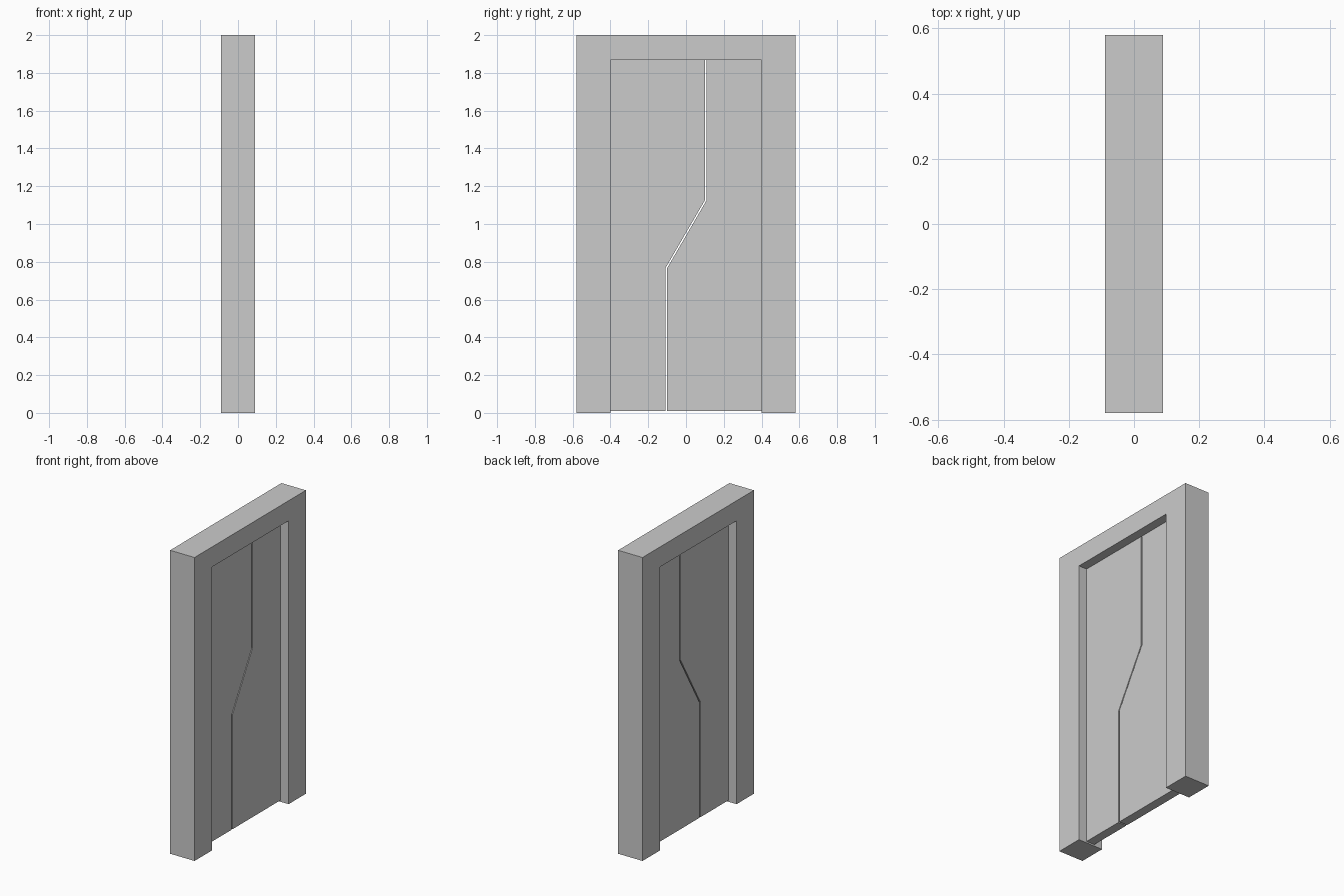
import bpy, bmesh

if "Cube" in bpy.data.objects:
    bpy.data.objects.remove(bpy.data.objects["Cube"])

HALF_W, HEIGHT, FRAME_X = 0.58, 2.0, 0.089   # outer frame
OPEN_Y, OPEN_Z = 0.40, 1.868                 # doorway opening
DOOR_X, DOOR_Z = 0.03, 0.01                  # leaf half thickness, floor clearance
GAP = 0.0045                                 # half gap between the leaves


def slab(name, profile, half_depth):
    """Extrude a (y, z) outline along x, centred on x = 0."""
    bm = bmesh.new()
    face = bm.faces.new([bm.verts.new((-half_depth, y, z)) for y, z in profile])
    res = bmesh.ops.extrude_face_region(bm, geom=[face])
    verts = [v for v in res["geom"] if isinstance(v, bmesh.types.BMVert)]
    bmesh.ops.translate(bm, verts=verts, vec=(2 * half_depth, 0, 0))
    bmesh.ops.recalc_face_normals(bm, faces=bm.faces[:])
    mesh = bpy.data.meshes.new(name)
    bm.to_mesh(mesh)
    bm.free()
    obj = bpy.data.objects.new(name, mesh)
    bpy.context.collection.objects.link(obj)
    return obj


# Door frame: jambs and header as one arch-shaped profile
slab("door_frame", [
    (-HALF_W, 0), (-OPEN_Y, 0), (-OPEN_Y, OPEN_Z), (OPEN_Y, OPEN_Z),
    (OPEN_Y, 0), (HALF_W, 0), (HALF_W, HEIGHT), (-HALF_W, HEIGHT)], FRAME_X)

# Sliding leaves meeting along a zigzag seam
seam = [(-0.104, DOOR_Z), (-0.104, 0.767), (0.104, 1.125), (0.104, OPEN_Z)]
for name, side in (("left_door_leaf", -1), ("right_door_leaf", 1)):
    edge = [(y + side * GAP, z) for y, z in seam]
    slab(name, edge + [(side * OPEN_Y, OPEN_Z), (side * OPEN_Y, DOOR_Z)], DOOR_X)
